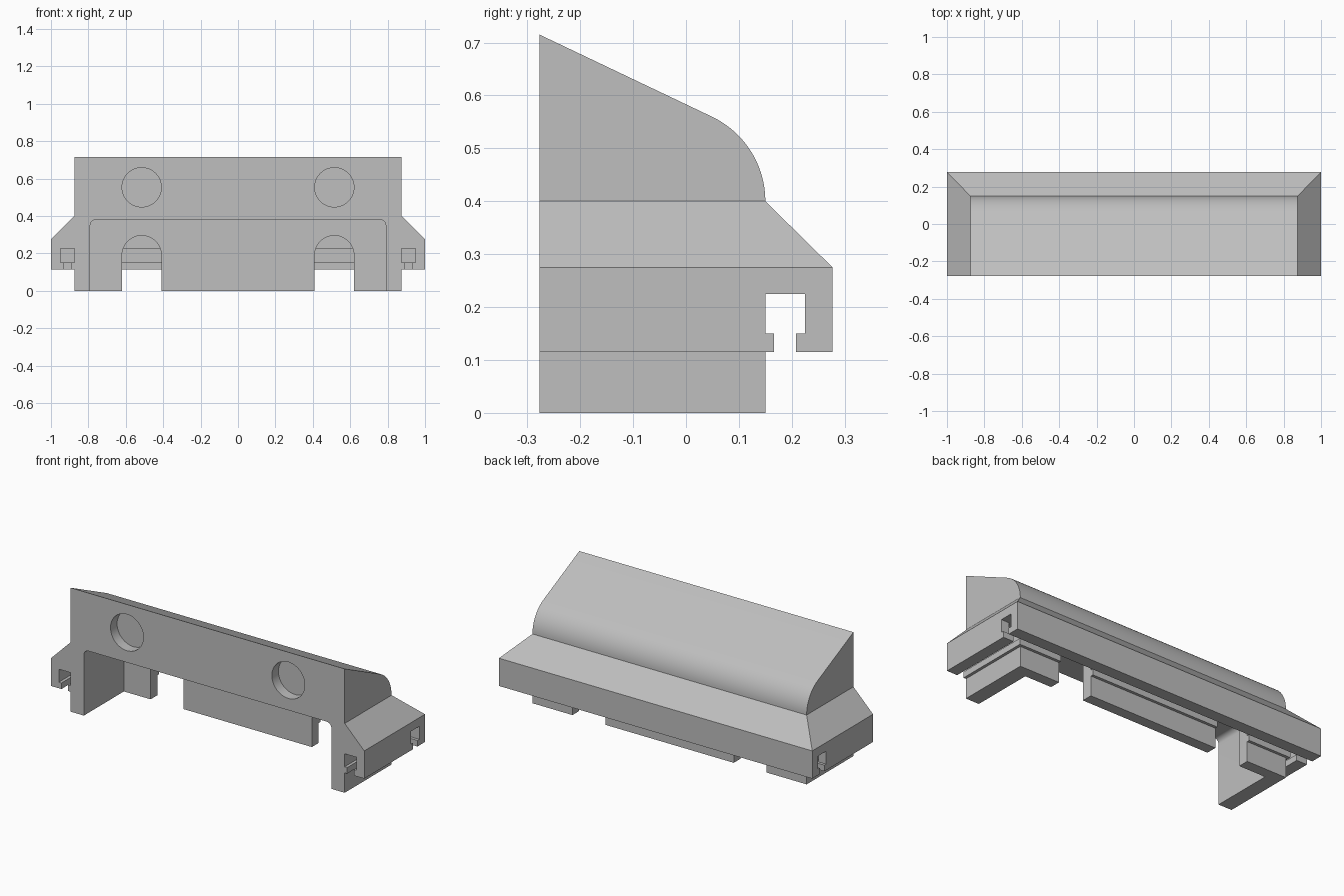
import bpy, bmesh
from math import cos, sin, radians
from mathutils import Vector

if "Cube" in bpy.data.objects:
    bpy.data.objects.remove(bpy.data.objects["Cube"], do_unlink=True)

FRONT, BACK = -0.277, 0.15      # depth range of the main body
HALF = 0.875                    # half width of the main body
HOLE_X = 0.515                  # centre of round holes and arches

grey = bpy.data.materials.new("plain grey")
grey.use_nodes = True
grey.diffuse_color = (0.52, 0.52, 0.52, 1)
grey.node_tree.nodes["Principled BSDF"].inputs["Base Color"].default_value = (0.52, 0.52, 0.52, 1)


def finish(name, bm):
    bmesh.ops.recalc_face_normals(bm, faces=bm.faces)
    mesh = bpy.data.meshes.new(name)
    bm.to_mesh(mesh)
    bm.free()
    mesh.materials.append(grey)
    obj = bpy.data.objects.new(name, mesh)
    bpy.context.collection.objects.link(obj)
    return obj


def prism(name, profile, axis, start, end):
    """Extrude a 2D profile along x (profile is y, z) or y (profile is x, z)."""
    bm = bmesh.new()
    place = (lambda a, b: (start, a, b)) if axis == "x" else (lambda a, b: (a, start, b))
    face = bm.faces.new([bm.verts.new(place(a, b)) for a, b in profile])
    step = Vector((end - start, 0, 0)) if axis == "x" else Vector((0, end - start, 0))
    new = bmesh.ops.extrude_face_region(bm, geom=[face])["geom"]
    bmesh.ops.translate(bm, vec=step, verts=[v for v in new if isinstance(v, bmesh.types.BMVert)])
    return finish(name, bm)


def arc(ca, cb, r, a0, a1, n):
    angles = [radians(a0 + (a1 - a0) * i / n) for i in range(n + 1)]
    return [(ca + r * cos(t), cb + r * sin(t)) for t in angles]


def combine(target, tool, operation):
    mod = target.modifiers.new(operation.lower(), "BOOLEAN")
    mod.operation, mod.solver, mod.object = operation, "EXACT", tool
    bpy.context.view_layer.objects.active = target
    bpy.ops.object.modifier_apply(modifier=mod.name)
    bpy.data.objects.remove(tool, do_unlink=True)


# Main body: sloping top rounded into the back
R = 0.177
body = prism("shelf_body", [(FRONT, 0), (BACK, 0)] + arc(BACK - R, 0.4, R, 0, 65, 18)
             + [(FRONT, 0.715)], "x", -HALF, HALF)

# Skirt: straight band with hipped slopes on the sides and back
bm = bmesh.new()
rings = []
for w, y, z in [(1, 0.277, 0.115), (1, 0.277, 0.275), (HALF, BACK, 0.4)]:
    rings.append([bm.verts.new(p) for p in
                  [(-w, FRONT, z), (w, FRONT, z), (w, y, z), (-w, y, z)]])
bm.faces.new(rings[0])
bm.faces.new(rings[-1])
for low, high in zip(rings, rings[1:]):
    for i in range(4):
        j = (i + 1) % 4
        bm.faces.new([low[i], low[j], high[j], high[i]])
combine(body, finish("skirt", bm), "UNION")

# Front cavity with rounded upper corners
cavity = [(-0.79, -0.1), (0.79, -0.1)] + arc(0.76, 0.35, 0.03, 0, 90, 6) \
    + arc(-0.76, 0.35, 0.03, 90, 180, 6)
combine(body, prism("cavity", cavity, "y", -0.4, 0.088), "DIFFERENCE")


# T-shaped channel, open downwards, along the back and both sides
def channel(base, sign=1):
    outline = [(0, 0.15), (0, 0.225), (0.075, 0.225), (0.075, 0.15),
               (0.058, 0.15), (0.058, 0.05), (0.016, 0.05), (0.016, 0.15)]
    return [(sign * (base + a), z) for a, z in outline]


combine(body, prism("back_channel", channel(BACK), "x", -1.1, 1.1), "DIFFERENCE")
for side in (-1, 1):
    combine(body, prism("side_channel", channel(HALF, side), "y", -0.4, 0.19), "DIFFERENCE")
    # Arched notch in the back wall and shallow round recess in the front
    x = side * HOLE_X
    arch = [(x - 0.105, -0.1), (x + 0.105, -0.1)] + arc(x, 0.19, 0.105, 0, 180, 24)
    combine(body, prism("arch", arch, "y", 0, 0.166), "DIFFERENCE")
    disc = arc(x, 0.553, 0.105, 0, 360, 48)[:-1]
    combine(body, prism("recess", disc, "y", -0.4, FRONT + 0.06), "DIFFERENCE")

bpy.ops.object.select_all(action="DESELECT")
body.select_set(True)
bpy.context.view_layer.objects.active = body
bpy.ops.object.shade_smooth_by_angle(angle=radians(20))
